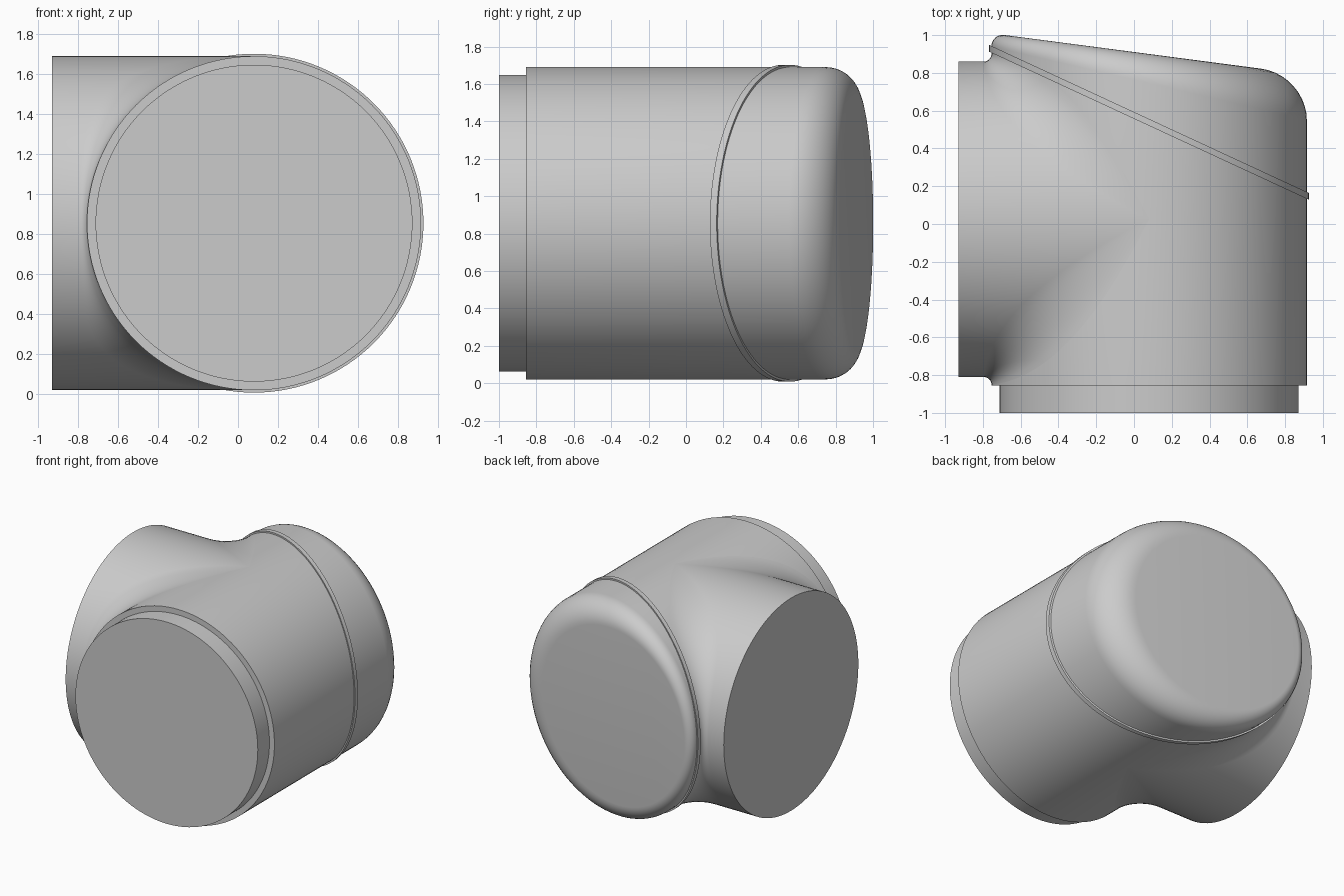
import bpy, bmesh
from math import sin, cos, pi, radians

if "Cube" in bpy.data.objects:
    bpy.data.objects.remove(bpy.data.objects["Cube"], do_unlink=True)

CX, CY, CZ, R = 0.08, 0.025, 0.855, 0.835   # pipe axes and shared radius
SEG, ARC = 128, 10

grey = bpy.data.materials.new("plain_grey")
grey.use_nodes = True
grey.diffuse_color = (0.6, 0.6, 0.6, 1)
grey.node_tree.nodes["Principled BSDF"].inputs["Base Color"].default_value = (0.6, 0.6, 0.6, 1)


def loft(name, rings, cap_start=True, cap_end=True, closed=False):
    """Skin a list of rings, each a list of SEG points."""
    bm = bmesh.new()
    loops = [[bm.verts.new(p) for p in ring] for ring in rings]
    pairs = list(zip(loops, loops[1:]))
    if closed:
        pairs.append((loops[-1], loops[0]))
    for a, b in pairs:
        for i in range(SEG):
            j = (i + 1) % SEG
            bm.faces.new((a[i], a[j], b[j], b[i]))
    if cap_start:
        bm.faces.new(loops[0])
    if cap_end:
        bm.faces.new(loops[-1])
    bmesh.ops.remove_doubles(bm, verts=bm.verts, dist=0.0001)
    bmesh.ops.recalc_face_normals(bm, faces=bm.faces)
    mesh = bpy.data.meshes.new(name)
    bm.to_mesh(mesh)
    bm.free()
    mesh.materials.append(grey)
    mesh.shade_smooth()
    mesh.set_sharp_from_angle(angle=radians(35))
    obj = bpy.data.objects.new(name, mesh)
    bpy.context.collection.objects.link(obj)
    return obj


def around(radius, y_at):
    """Ring about the main axis; y_at gives y from x."""
    pts = []
    for i in range(SEG):
        a = 2 * pi * i / SEG
        x = CX + radius * cos(a)
        pts.append((x, y_at(x), CZ + radius * sin(a)))
    return pts


def seam_y(x):
    return 0.538 - 0.463 * (x - CX)


def end_y(x):
    return 0.9 - 0.131 * (x - CX)


def cap_ring(t):
    """Ring of the sloped end, whose rounding grows from right to left."""
    pts = []
    for i in range(SEG):
        a = 2 * pi * i / SEG
        r = 0.155 + 0.085 * cos(a)
        rad = R - r * (1 - cos(t))
        x = CX + rad * cos(a)
        pts.append((x, end_y(x) - r * (1 - sin(t)), CZ + rad * sin(a)))
    return pts


# Main pipe with its rounded sloped end
arc = [pi / 2 * k / ARC for k in range(ARC + 1)]
loft("main_pipe", [around(R, lambda x: -0.855)] + [cap_ring(t) for t in arc])

# Narrower front spigot
loft("front_spigot", [around(0.792, lambda x: -1.0), around(0.792, lambda x: -0.84)])

# Thin slanted band along the seam
loft("seam_band", [around(r, lambda x, d=d: seam_y(x) + d)
                   for r, d in ((0.82, -0.018), (0.847, -0.018), (0.847, 0.018), (0.82, 0.018))],
     cap_start=False, cap_end=False, closed=True)


# Side branch, flaring into the main pipe
def branch_ring(t):
    pts = []
    for i in range(SEG):
        a = 2 * pi * i / SEG
        q = abs(cos(a))
        s = 1 if cos(a) >= 0 else -1
        w = R * q
        r = 0.04 * q + 0.8 * q * (1 - q)
        pts.append((CX - w - r + r * sin(t), CY + s * (w + r - r * cos(t)), CZ + R * sin(a)))
    return pts


mouth = [(-0.93, CY + R * cos(2 * pi * i / SEG), CZ + R * sin(2 * pi * i / SEG)) for i in range(SEG)]
loft("side_branch", [mouth] + [branch_ring(t) for t in arc], cap_end=False)
